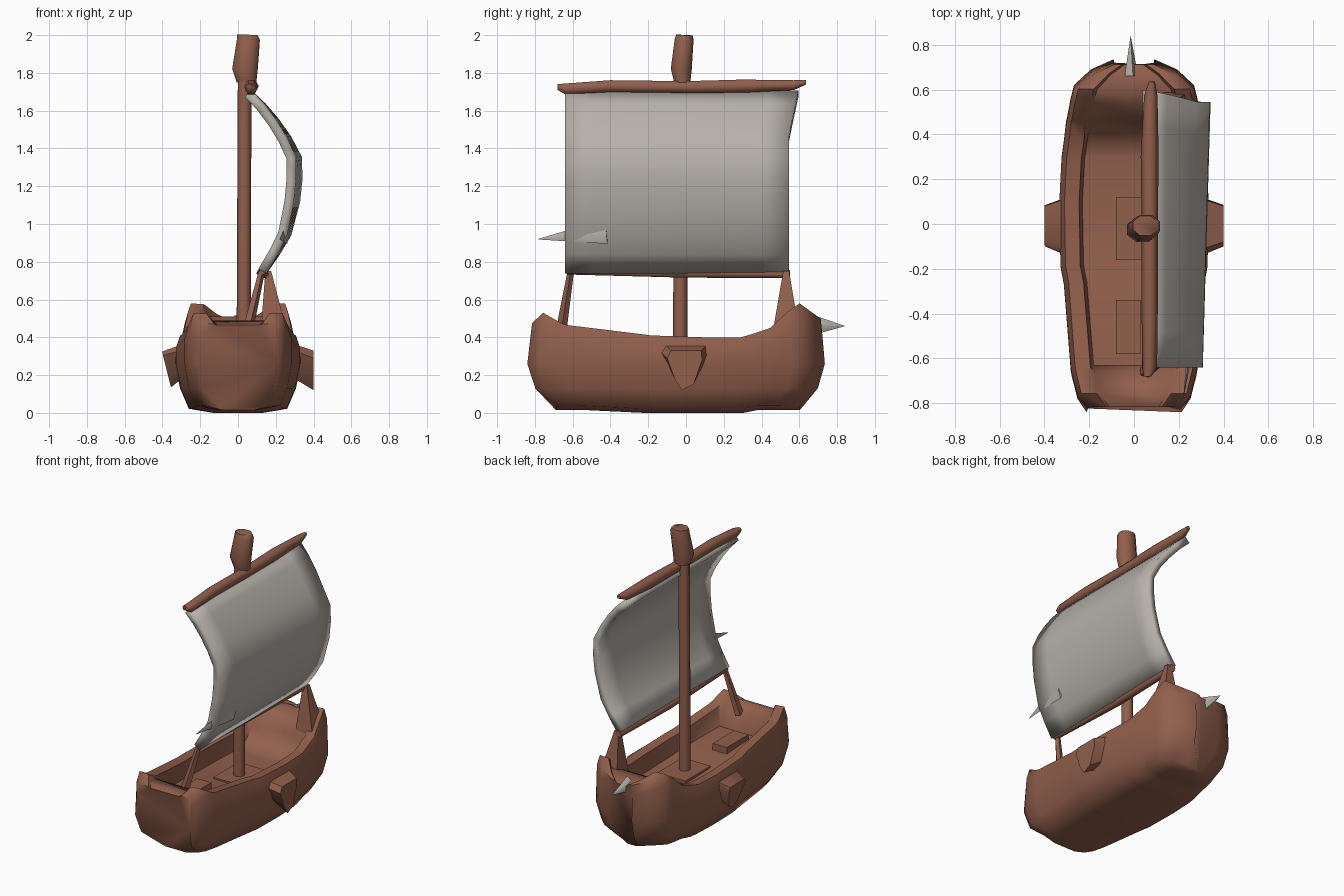
import bpy, bmesh, math
from mathutils import Vector

if "Cube" in bpy.data.objects:
    bpy.data.objects.remove(bpy.data.objects["Cube"])


def material(name, rgb):
    m = bpy.data.materials.new(name)
    m.diffuse_color = (*rgb, 1)
    m.use_nodes = True
    m.node_tree.nodes["Principled BSDF"].inputs["Base Color"].default_value = m.diffuse_color
    return m


WOOD = material("brown wood", (0.285, 0.115, 0.072))
CLOTH = material("grey cloth", (0.47, 0.44, 0.40))


def make(name, verts, faces, mat, angle=40):
    me = bpy.data.meshes.new(name)
    me.from_pydata([tuple(v) for v in verts], [], faces)
    bm = bmesh.new()
    bm.from_mesh(me)
    bmesh.ops.recalc_face_normals(bm, faces=bm.faces)
    bm.to_mesh(me)
    bm.free()
    me.materials.append(mat)
    ob = bpy.data.objects.new(name, me)
    bpy.context.collection.objects.link(ob)
    bpy.ops.object.select_all(action='DESELECT')
    ob.select_set(True)
    bpy.context.view_layer.objects.active = ob
    bpy.ops.object.shade_smooth_by_angle(angle=math.radians(angle))
    return ob


def loft(name, rings, mat, angle=40):
    """Join equal closed rings and cap both ends."""
    n = len(rings[0])
    verts = [p for r in rings for p in r]
    faces = [(i * n + j, i * n + (j + 1) % n, (i + 1) * n + (j + 1) % n, (i + 1) * n + j)
             for i in range(len(rings) - 1) for j in range(n)]
    last = (len(rings) - 1) * n
    faces += [tuple(range(n)), tuple(range(last, last + n))]
    return make(name, verts, faces, mat, angle)


def tube(name, path, mat, sides=6, squash=1.0, spin=0.0):
    """path: (x, y, z, radius); squash scales the section along x."""
    axis = (Vector(path[-1][:3]) - Vector(path[0][:3])).normalized()
    u = Vector((1, 0, 0))
    u = (u - axis * u.dot(axis)).normalized()
    w = axis.cross(u)
    rings = []
    for x, y, z, r in path:
        rings.append([Vector((x, y, z)) + r * (squash * math.cos(a) * u + math.sin(a) * w)
                      for a in (spin + math.tau * k / sides for k in range(sides))])
    return loft(name, rings, mat, 65)


def box(name, x0, x1, y0, y1, z0, z1, mat):
    ring = lambda z: [(x0, y0, z), (x1, y0, z), (x1, y1, z), (x0, y1, z)]
    return loft(name, [ring(z0), ring(z1)], mat)


# Hull: stations of (y, half width, rim height, inner floor height)
STATIONS = [
    (-0.84, .21, .475, .465), (-0.78, .25, .53, .49), (-0.68, .275, .475, .455),
    (-0.65, .28, .465, .33), (-0.27, .31, .42, .31), (-0.19, .325, .41, .29),
    (0.10, .33, .40, .28), (0.30, .32, .40, .28), (0.37, .31, .42, .29),
    (0.46, .30, .45, .40), (0.48, .295, .47, .45), (0.56, .28, .54, .49),
    (0.62, .265, .58, .51), (0.69, .19, .53, .50), (0.735, .09, .50, .48)]
rings = []
for y, w, rim, floor in STATIONS:
    t = min(0.085, 0.4 * w)
    low = 0.0 if abs(y) < 0.4 else 0.015
    half = [(.40 * w, .82 * y, low), (.79 * w, .82 * y, low + .022), (.93 * w, .95 * y, .13),
            (1.01 * w, y, .26), (1.01 * w, .98 * y, rim - .07), (.94 * w, .97 * y, rim),
            (w - t, .97 * y, rim - .005), (w - t - .015, .97 * y, floor)]
    rings.append([Vector(p) for p in half] + [Vector((-x, yy, z)) for x, yy, z in reversed(half)])
loft("hull", rings, WOOD, 58)

# Deck fittings
box("mast_step", -.08, .14, -.16, .12, .26, .30, WOOD)
box("bow_block", -.08, .03, -.58, -.34, .29, .36, WOOD)

# Side lugs: wide against the hull, tapering outwards
LUG = [(-.10, .29), (-.08, .33), (.08, .33), (.085, .28), (.04, .15), (-.02, .12), (-.06, .18)]
for side, name in ((1, "right_lug"), (-1, "left_lug")):
    outer = []
    for y, z in LUG:
        if side > 0:
            outer.append((.40, y, z))
        else:
            outer.append((-.40 + .25 * max(0, .30 - z), y, z - .02 * (z > .3) + .015))
    inner = [(side * .29, y * 1.45, z * .85 + .085) for y, z in LUG]
    loft(name, [inner, outer], WOOD, 50)

# Mast and its top
tube("mast", [(.03, -.03, .26, .038), (.035, -.03, 1.78, .036)], WOOD, 8)
tube("mast_top", [(.045, -.02, 1.75, .046), (.037, -.025, 1.82, .06),
                  (.055, -.01, 1.975, .054), (.05, -.008, 2.0, .048)], WOOD, 8, 1.22, math.pi / 8)

# Yard and lower boom
tube("yard", [(.06, -.68, 1.725, .018), (.07, -.64, 1.715, .033), (.07, -.4, 1.73, .036),
              (.07, 0, 1.725, .036), (.07, .3, 1.73, .04), (.075, .57, 1.735, .03),
              (.08, .635, 1.75, .014)], WOOD, 6)
tube("boom", [(.13, -.63, .75, .02), (.125, 0, .74, .028), (.14, .55, .735, .024)], WOOD, 6)

# Boom supports
tube("bow_strut", [(.05, -.66, .44, .03), (.125, -.61, .75, .018)], WOOD, 5)
tube("stern_strut", [(.19, .53, .42, .10), (.16, .53, .75, .022)], WOOD, 4, 1.0, math.pi / 4)

# Sail: bulging profile (x, z) swept between the yard and boom
PROFILE = [(.055, 1.69), (.125, 1.62), (.19, 1.54), (.25, 1.45), (.30, 1.35), (.302, 1.24),
           (.29, 1.12), (.25, .95), (.195, .85), (.13, .75)]
COLS = 8
verts = []
for x, z in PROFILE:
    k = (z - .75) / .94
    y1 = .545 + (.05 * ((k - .75) / .25) if k > .75 else 0)
    bulge = math.sin(math.pi * k)
    for c in range(COLS + 1):
        f = c / COLS
        verts.append((x + bulge * (.035 * f - .02), -.64 + f * (y1 + .64), z))
n = COLS + 1
faces = [(i * n + j, i * n + j + 1, (i + 1) * n + j + 1, (i + 1) * n + j)
         for i in range(len(PROFILE) - 1) for j in range(COLS)]
sail = make("sail", verts, faces, CLOTH)
mod = sail.modifiers.new("thickness", 'SOLIDIFY')
mod.thickness = 0.05
mod.offset = 0

# Pointed cloth tip on the sail and spike on the stern
tube("sail_point", [(.26, -.42, .95, .055), (.245, -.60, .94, .034), (.22, -.78, .92, .002)],
     CLOTH, 4, .3)
tube("stern_spike", [(-.015, .66, .465, .06), (-.015, .84, .46, .001)], CLOTH, 5, .55)
